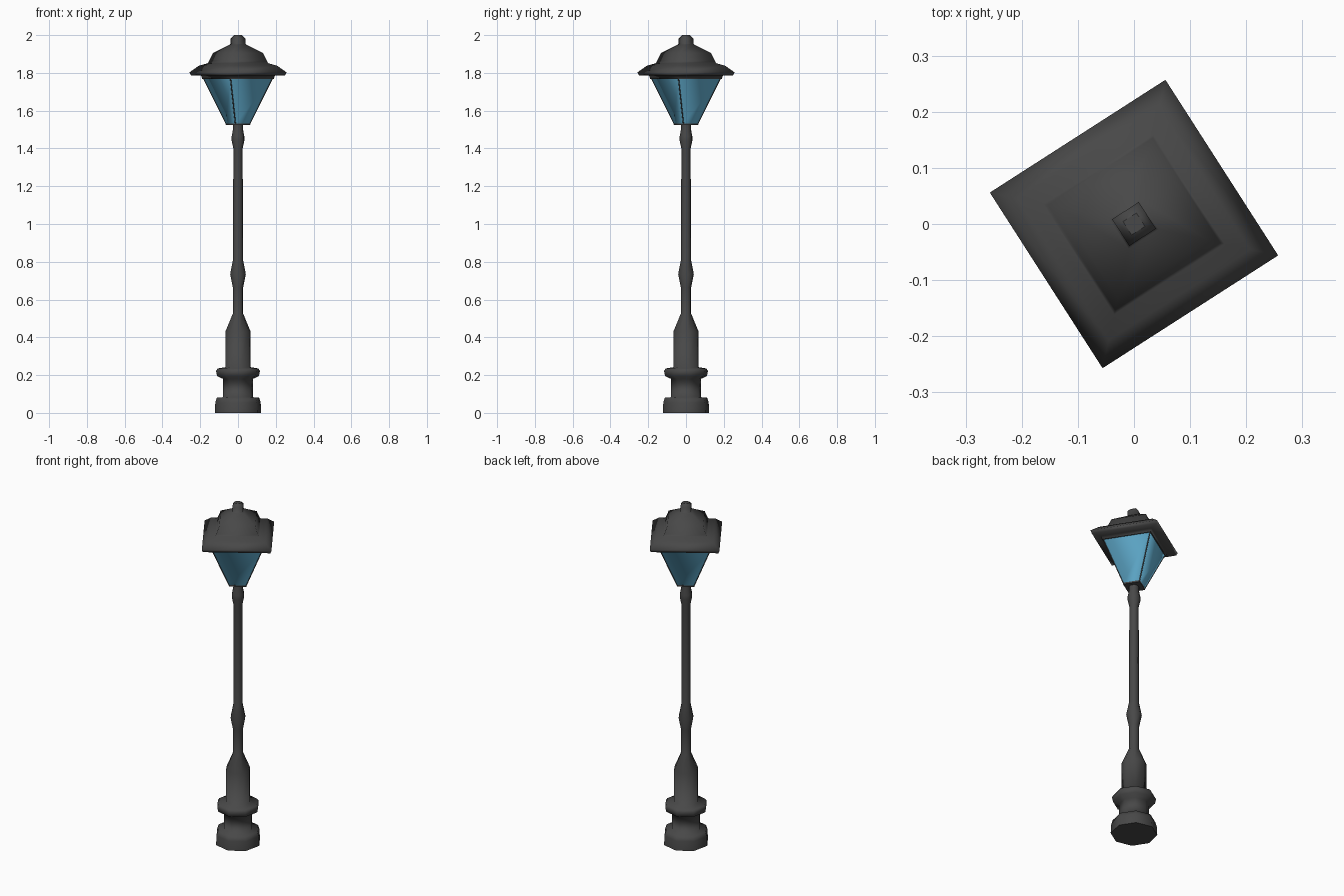
import bpy, bmesh, math
from mathutils import Vector

if "Cube" in bpy.data.objects:
    bpy.data.objects.remove(bpy.data.objects["Cube"])


def material(name, rgb):
    m = bpy.data.materials.new(name)
    m.diffuse_color = (*rgb, 1)
    m.use_nodes = True
    m.node_tree.nodes["Principled BSDF"].inputs["Base Color"].default_value = m.diffuse_color
    return m


IRON = material("dark iron", (0.065, 0.065, 0.065))
GLASS = material("blue glass", (0.14, 0.49, 0.73))
TURN = math.radians(-12.3)      # the lantern head is turned on its post


def lathe(name, profile, sides, turn, mat, bottom=True, top=True):
    """Stack of polygon rings from (radius, height) pairs, smooth sides, flat caps."""
    bm = bmesh.new()
    rings = []
    for r, z in profile:
        rings.append([bm.verts.new((r * math.cos(turn + math.tau * i / sides),
                                    r * math.sin(turn + math.tau * i / sides), z))
                      for i in range(sides)])
    for a, b in zip(rings, rings[1:]):
        for i in range(sides):
            j = (i + 1) % sides
            bm.faces.new((a[i], a[j], b[j], b[i])).smooth = True
    if bottom:
        bm.faces.new(rings[0][::-1])
    if top:
        bm.faces.new(rings[-1])
    me = bpy.data.meshes.new(name)
    bm.to_mesh(me)
    bm.free()
    me.materials.append(mat)
    ob = bpy.data.objects.new(name, me)
    bpy.context.collection.objects.link(ob)
    return ob


# octagonal post: foot, collar, pedestal, pole with two swellings
OCT = TURN + math.radians(22.5)
lathe("post", [
    (0.125, 0.0), (0.122, 0.055), (0.114, 0.08), (0.080, 0.083),
    (0.080, 0.18), (0.113, 0.195), (0.118, 0.222), (0.110, 0.235), (0.068, 0.242),
    (0.068, 0.43), (0.028, 0.525), (0.028, 0.665), (0.042, 0.735),
    (0.027, 0.81), (0.025, 1.40), (0.034, 1.44), (0.034, 1.465), (0.027, 1.50),
    (0.027, 1.53)], 8, OCT, IRON)

# four-sided tapering lantern glass and its floor plate
G0, G1 = (0.066, 1.532), (0.189, 1.775)
lathe("lantern_glass", [G0, G1], 4, TURN, GLASS, bottom=False, top=False)
lathe("lantern_floor", [(0.066, 1.524), (0.067, 1.533)], 4, TURN, IRON)

# hairline corner bars of the lantern
for k in range(4):
    a = TURN + k * math.pi / 2
    d = Vector((math.cos(a), math.sin(a), 0))
    p0 = d * (G0[0] - 0.001) + Vector((0, 0, G0[1]))
    p1 = d * (G1[0] - 0.001) + Vector((0, 0, G1[1]))
    bar = lathe(f"corner_bar_{k + 1}", [(0.003, 0), (0.003, (p1 - p0).length)], 4, 0, IRON)
    bar.location = p0
    bar.rotation_euler = (p1 - p0).to_track_quat('Z', 'Y').to_euler()

# square stepped roof with brim, dome and finial
lathe("roof", [
    (0.193, 1.767), (0.200, 1.785), (0.255, 1.787), (0.263, 1.803), (0.212, 1.838),
    (0.165, 1.851), (0.157, 1.862), (0.136, 1.905), (0.045, 1.95),
    (0.040, 1.953), (0.040, 1.982), (0.020, 2.0)], 4, TURN, IRON)
